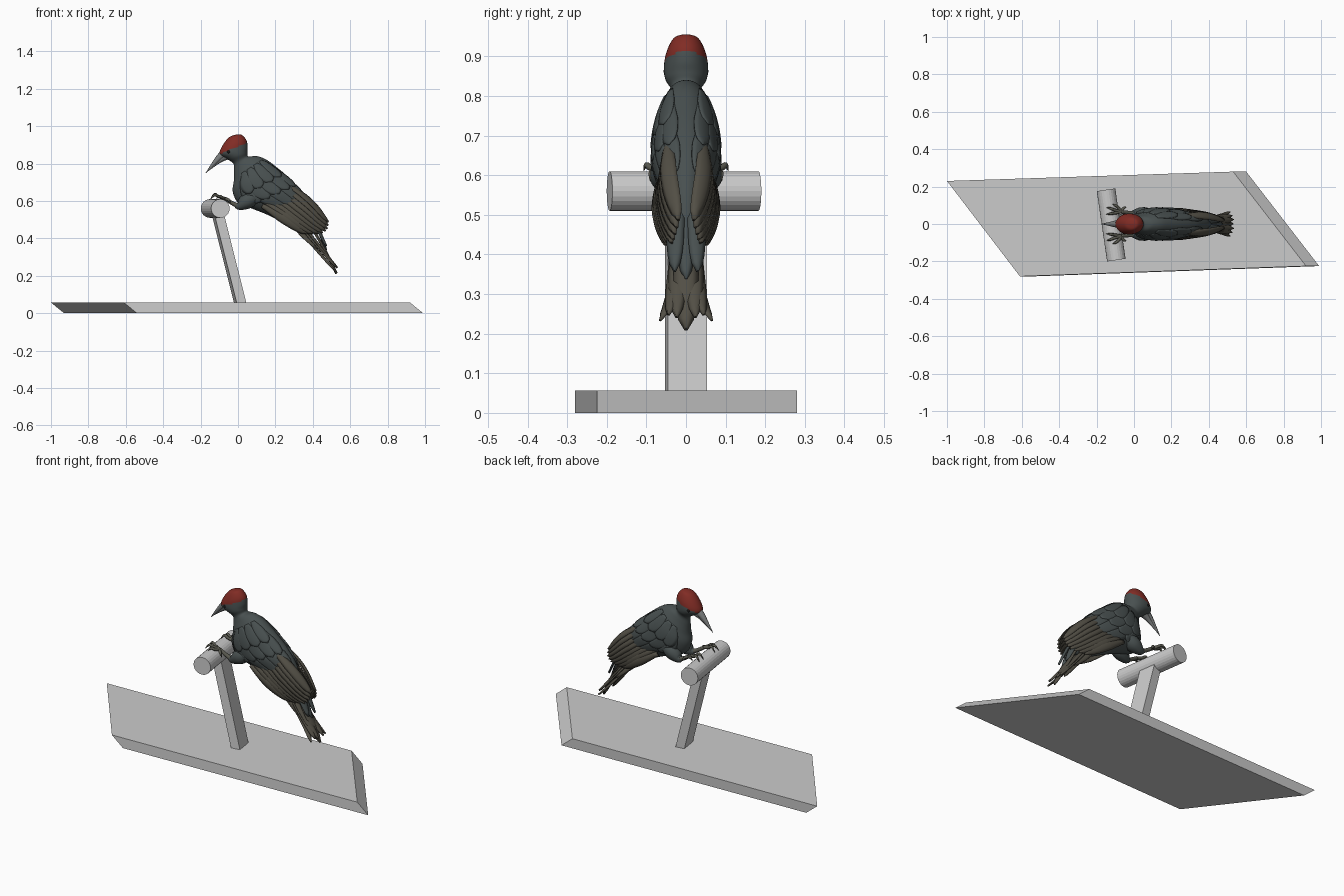
import bpy, bmesh, math
from mathutils import Vector as V

if "Cube" in bpy.data.objects:
    bpy.data.objects.remove(bpy.data.objects["Cube"])


def material(name, rgb):
    m = bpy.data.materials.new(name)
    m.diffuse_color = (*rgb, 1)
    m.use_nodes = True
    m.node_tree.nodes["Principled BSDF"].inputs["Base Color"].default_value = m.diffuse_color
    return m


PLUME = material("slate_plumage", (0.065, 0.08, 0.08))
BROWN = material("brown_plumage", (0.085, 0.078, 0.06))
RED = material("red_crown", (0.22, 0.025, 0.018))
HORN = material("horn", (0.2, 0.21, 0.21))
SKIN = material("leg_skin", (0.1, 0.1, 0.08))
DARK = material("eye", (0.01, 0.01, 0.01))


def build(name, patches, mats=(), closed=False, smooth=True, thick=0):
    """Skin every patch (a list of point rows) into one object."""
    bm = bmesh.new()
    for rows in patches:
        vr = [[bm.verts.new(p) for p in r] for r in rows]
        n = len(vr[0])
        for a, b in zip(vr, vr[1:]):
            for i in range(n if closed else n - 1):
                j = (i + 1) % n
                bm.faces.new((a[i], a[j], b[j], b[i]))
        if closed:
            bm.faces.new(vr[0][::-1])
            bm.faces.new(vr[-1])
    bmesh.ops.recalc_face_normals(bm, faces=bm.faces)
    for f in bm.faces:
        f.smooth = smooth
    me = bpy.data.meshes.new(name)
    bm.to_mesh(me)
    bm.free()
    ob = bpy.data.objects.new(name, me)
    bpy.context.collection.objects.link(ob)
    for m in mats:
        me.materials.append(m)
    if thick:
        s = ob.modifiers.new("thickness", 'SOLIDIFY')
        s.thickness, s.offset = thick, 0
    return ob


def spline(keys, t):
    i = min(int(t), len(keys) - 2)
    f = t - i
    k = [keys[max(0, min(len(keys) - 1, i + d))] for d in (-1, 0, 1, 2)]
    return [0.5 * (2 * b + (c - a) * f + (2 * a - 5 * b + 4 * c - d) * f * f
                   + (3 * b - a - 3 * c + d) * f ** 3) for a, b, c, d in zip(*k)]


def tube(pts, radii, n=10, steps=4):
    keys = [(*p, r) for p, r in zip(pts, radii)]
    last = len(keys) - 1
    samp = [spline(keys, i / steps) for i in range(last * steps + 1)]
    rows = []
    for i, s in enumerate(samp):
        d = (V(samp[min(i + 1, len(samp) - 1)][:3]) - V(samp[max(i - 1, 0)][:3])).normalized()
        u = d.cross(V((0.1, 1, 0.05))).normalized()
        w = d.cross(u)
        rows.append([V(s[:3]) + max(s[3], 0.0005) * (u * math.cos(a) + w * math.sin(a))
                     for a in (2 * math.pi * k / n for k in range(n))])
    return rows


def leaf(s):
    """Feather half-width along its length: broad, with a rounded tip."""
    return min(1, 0.45 + 1.3 * s) * math.sqrt(max(0.004, 1 - max(0, (s - 0.6) / 0.4) ** 2))


def feather(base, tip, width, normal, bow=0.0, splay=0.0):
    base, tip, n = V(base), V(tip), V(normal).normalized()
    side = (tip - base).cross(n).normalized()
    rows = []
    for i in range(13):
        s = i / 12
        c = base.lerp(tip, s) + n * bow * math.sin(math.pi * s) + V((0, splay * (s ** 3 - s), 0))
        rows.append([c + side * width * leaf(s) * q - n * width * 0.35 * q * q
                     for q in (-1, -.5, 0, .5, 1)])
    return rows


# base: slanted slab with parallelogram outline
slab = [(-1, .23), (.53, .28), (.92, -.225), (-.61, -.28)]
build("base", [[[(x + .07, y, 0) for x, y in slab], [(x, y, .057) for x, y in slab]]],
      closed=True, smooth=False)

# leaning post and round perch
ax = V((.055, -.375, 0)).normalized()
ac = V((ax.y, -ax.x, 0))


def post_ring(x, z):
    return [V((x, 0, z)) + ax * .05 * a + ac * .026 * b
            for a, b in ((-1, -1), (1, -1), (1, 1), (-1, 1))]


build("post", [[post_ring(.013, .05), post_ring(-.113, .55)]], closed=True, smooth=False)
perch_c = V((-.122, -.005, .56))
build("perch", [[[perch_c + ax * e + .05 * (ac * math.cos(a) + V((0, 0, math.sin(a))))
                  for a in (2 * math.pi * k / 24 for k in range(24))] for e in (-.19, .19)]],
      closed=True, smooth=False)

# head and body: back x z, front x z, half width
RINGS = [(.0, .956, -.02, .953, .008), (.022, .952, -.052, .937, .032),
         (.045, .925, -.085, .892, .05), (.052, .89, -.098, .85, .056),
         (.05, .86, -.06, .825, .052), (.056, .838, -.025, .80, .038),
         (.1, .84, -.022, .76, .046), (.15, .822, -.022, .71, .064),
         (.205, .782, -.028, .65, .079), (.265, .732, .0, .59, .084),
         (.315, .682, .06, .565, .082), (.355, .63, .16, .525, .066),
         (.395, .55, .26, .475, .048), (.42, .46, .35, .43, .03)]


def skin(t, a, off=0.0):
    bx, bz, fx, fz, w = spline(RINGS, t)
    k = math.cos(a) * (.5 + off)
    return V(((bx + fx) / 2 + (bx - fx) * k, w * math.sin(a) * (1 + 1.4 * off),
              (bz + fz) / 2 + (bz - fz) * k))


body = build("body", [[[skin(i / 6, 2 * math.pi * k / 36) for k in range(36)]
                       for i in range(6 * 13 + 1)]], (PLUME, RED), closed=True)
for p in body.data.polygons:
    if p.center.z > .892 + .42 * p.center.x:
        p.material_index = 1

# beak: two mandibles
build("beak", [tube([(-.06, 0, .858), (-.1, 0, .832), (-.172, 0, .75)], (.026, .018, .001)),
               tube([(-.06, 0, .842), (-.1, 0, .815), (-.16, 0, .76)], (.022, .012, .001))],
      (HORN,), closed=True)


def on_body(t0, t1, deg, half):
    """Covert feather wrapped on the body surface."""
    rows = []
    for i in range(11):
        s = i / 10
        rows.append([skin(t0 + (t1 - t0) * s, math.radians(deg + half * leaf(s) * q),
                          .005 + .035 * s - .012 * q * q) for q in (-1, -.5, 0, .5, 1)])
    return rows


for side, label in ((1, "left"), (-1, "right")):
    # wing coverts in overlapping rows, then long flight feathers
    coverts = [on_body(t0, t1, side * d, h)
               for t0, t1, degs, h in ((6.8, 8.8, (40, 65, 90, 112), 17),
                                       (7.8, 10.0, (30, 52, 76, 100, 122), 16),
                                       (9.0, 11.4, (28, 52, 78, 104), 17))
               for d in degs]
    build(label + "_wing_coverts", coverts, (PLUME,), thick=.004)
    flight = []
    for i in range(8):
        f = i / 7
        b = V((.25, side * .045, .70)).lerp(V((.13, side * .076, .575)), f)
        t = V((.485, side * .022, .49)).lerp(V((.37, side * .055, .425)), f)
        t.x += .035 * math.sin(math.pi * f)
        t.z -= .022 * math.sin(math.pi * f)
        flight.append(feather(b, t, .024, (.6 * (1 - f), side * (.6 + .4 * f), .6 * (1 - f)),
                              .026 - .008 * f))
    build(label + "_flight_feathers", flight, (BROWN,), thick=.004)

    # thigh, shank, toes with claws
    s = side
    build(label + "_thigh", [tube([(.11, s * .04, .63), (.05, s * .05, .6), (.005, s * .056, .575),
                                   (-.015, s * .058, .583)], (.03, .042, .024, .009))],
          (PLUME,), closed=True)
    ankle = (-.07, s * .065, .613)
    toes = [tube([(.005, s * .057, .572), (-.03, s * .06, .588), ankle], (.014, .011, .01))]
    for x1, y1, z1, x2, y2, z2, x3, y3, z3 in (
            (-.105, .058, .624, -.125, .055, .636, -.148, .052, .61),
            (-.105, .075, .624, -.125, .083, .632, -.148, .088, .608),
            (-.085, .09, .619, -.1, .1, .626, -.115, .107, .612),
            (-.06, .08, .61, -.05, .088, .605, -.04, .09, .585)):
        toes.append(tube([ankle, (x1, s * y1, z1), (x2, s * y2, z2), (x3, s * y3, z3)],
                         (.009, .008, .007, .001), 8))
    build(label + "_foot", toes, (SKIN,), closed=True)

    # eye
    e = V((-.05, s * .048, .863))
    build(label + "_eye", [[[e + .009 * V((math.sin(p) * math.cos(q), math.cos(p),
                                           math.sin(p) * math.sin(q)))
                             for q in (k * math.pi / 5 for k in range(10))]
                            for p in (.05, .5, 1, 1.57, 2.1, 2.6, 3.09)]], (DARK,), closed=True)

# tail: stiff fan, centre feather lowest, outer tips curling outward
up = (.75, 0, .6)
tail = [feather((.36, 0, .52), (.53, 0, .215), .03, up, .008)]
for s in (1, -1):
    for y, x, z, w, sp in ((.024, .535, .245, .022, 0), (.045, .53, .25, .019, .012),
                           (.066, .522, .235, .016, .045)):
        tail.append(feather((.35 - y * .6, s * .018, .5 - y * .5), (x - y * .1, s * y, z), w,
                            (.75, s * y * 5, .6), .002, s * sp))
    tail.append(feather((.29, s * .02, .48), (.44, s * .03, .345), .022, (.5, s * .6, .3)))
build("tail_feathers", tail, (BROWN,), thick=.005)
# tail coverts over the root of the fan
build("tail_coverts", [feather((.34, y, .6), (.475, y * 1.5, .34 + abs(y)), .022,
                               (.8, y * 12, .5), .01) for y in (-.02, 0, .02)],
      (PLUME,), thick=.004)
